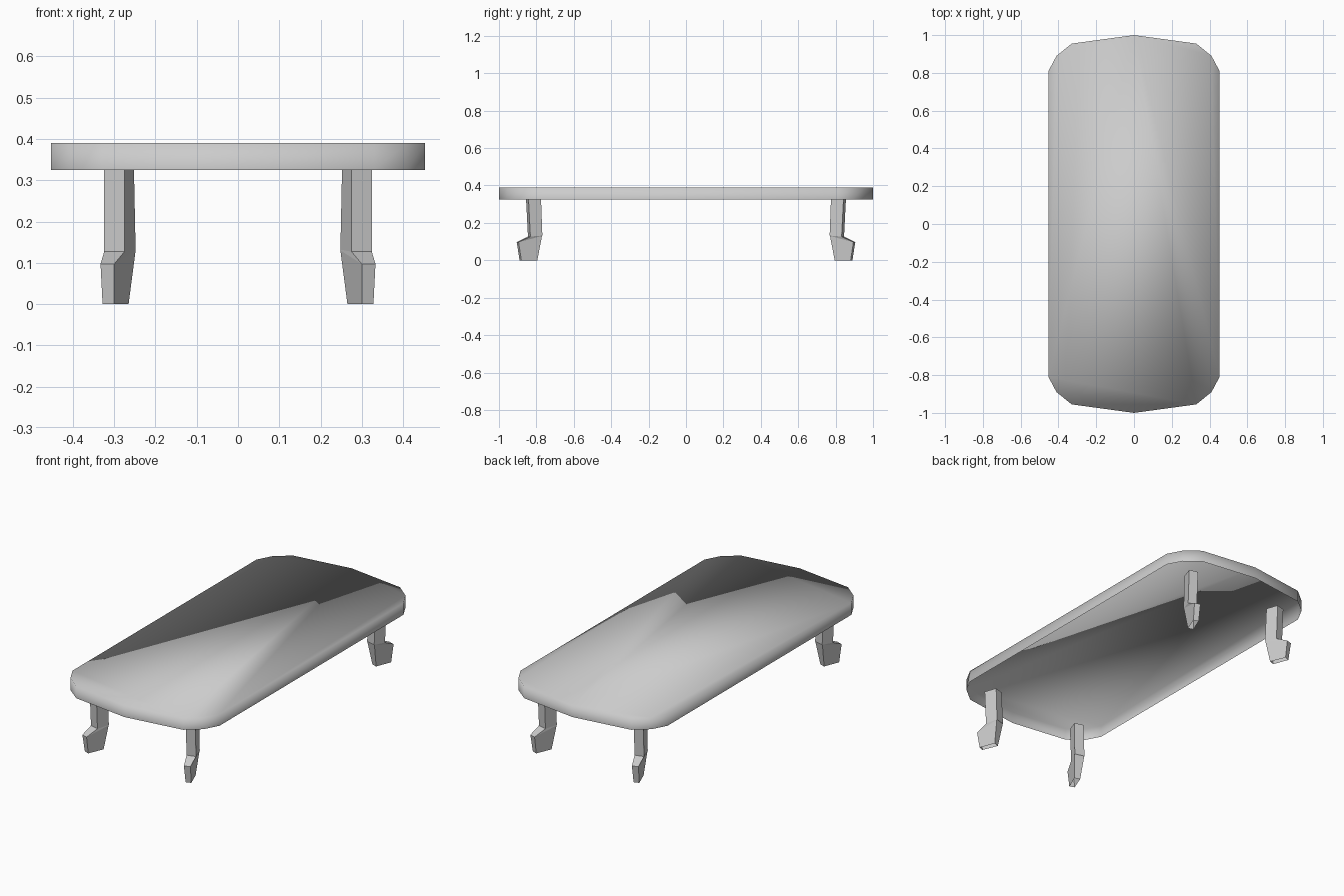
import bpy
import bmesh

cube = bpy.data.objects.get("Cube")
if cube:
    bpy.data.objects.remove(cube, do_unlink=True)

# One plain grey for everything
grey = bpy.data.materials.new("plain_grey")
grey.use_nodes = True
COLOR = (0.6, 0.6, 0.6, 1)
grey.diffuse_color = COLOR
grey.node_tree.nodes["Principled BSDF"].inputs["Base Color"].default_value = COLOR


def finish(bm, name):
    mesh = bpy.data.meshes.new(name)
    bm.to_mesh(mesh)
    bm.free()
    mesh.materials.append(grey)
    obj = bpy.data.objects.new(name, mesh)
    bpy.context.collection.objects.link(obj)
    return obj


def skin(bm, rings):
    """Join closed rings of vertices with quads, leaving both ends open."""
    for low, high in zip(rings, rings[1:]):
        n = len(low)
        for i in range(n):
            j = (i + 1) % n
            bm.faces.new((low[i], low[j], high[j], high[i]))


# Tabletop: a thin shell, open underneath, with chamfered corners and pointed ends
RIM, TOP = 0.325, 0.39
corner = [(0.453, 0.81), (0.41, 0.89), (0.33, 0.955)]
half = corner + [(0, 1)] + [(-x, y) for x, y in reversed(corner)]
outline = half + [(-x, -y) for x, y in half]
bm = bmesh.new()
rings = [[bm.verts.new((x, y, z)) for x, y in outline] for z in (RIM, TOP)]
skin(bm, rings)
bm.faces.new(rings[1])
for f in bm.faces:
    f.smooth = True
# The ends blend softly into the top; the long sides stay crisp
for e in bm.edges:
    a, b = (v.co for v in e.verts)
    e.smooth = not (abs(a.x - b.x) < 0.01 and abs(a.y - b.y) > 1)
bm.normal_update()
finish(bm, "tabletop")

# Legs: a twisted four-sided post with a forward-kicked foot
# Each section lists (x, y, z) for the front, outer, back and inner edges
sections = [
    [(0.30, 0.89, 0), (0.328, 0.88, 0), (0.295, 0.795, 0), (0.265, 0.805, 0)],
    [(0.30, 0.905, 0.097), (0.333, 0.895, 0.097),
     (0.302, 0.77, 0.13), (0.248, 0.785, 0.13)],
    [(0.275, 0.845, 0.127), (0.324, 0.832, 0.127),
     (0.302, 0.768, 0.132), (0.248, 0.783, 0.132)],
    [(0.275, 0.855, RIM), (0.325, 0.842, RIM),
     (0.302, 0.775, RIM), (0.252, 0.79, RIM)],
]
for end, sy in (("front", -1), ("back", 1)):
    for side, sx in (("left", 1), ("right", -1)):
        bm = bmesh.new()
        rings = [[bm.verts.new((x * sx, y * sy, z)) for x, y, z in s]
                 for s in sections]
        skin(bm, rings)
        if sx * sy > 0:
            bmesh.ops.reverse_faces(bm, faces=bm.faces[:])
        bm.normal_update()
        finish(bm, f"{end}_{side}_leg")
